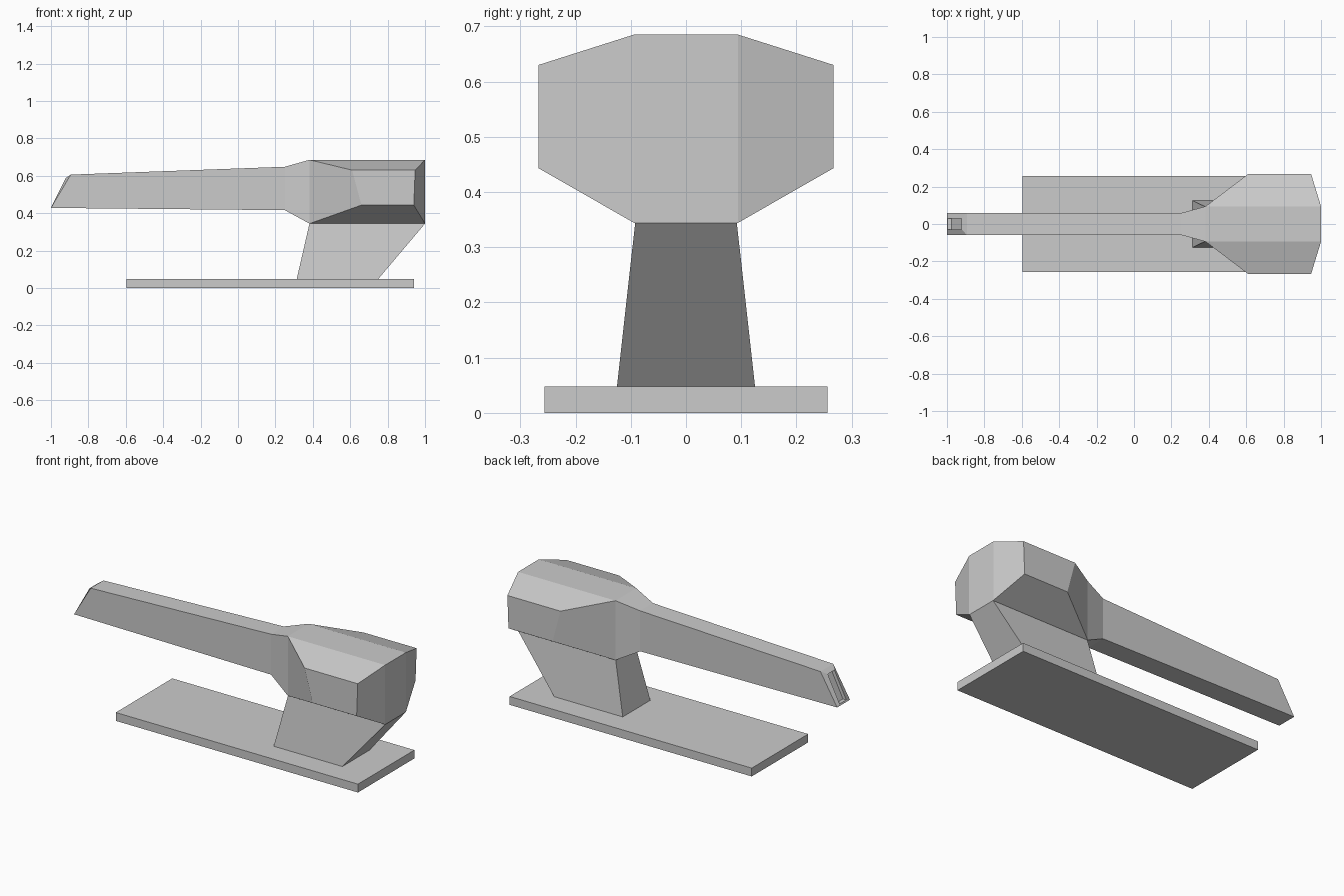
import bpy
import bmesh

cube = bpy.data.objects.get("Cube")
if cube:
    bpy.data.objects.remove(cube, do_unlink=True)

grey = bpy.data.materials.new("light_grey")
grey.use_nodes = True
grey.diffuse_color = (0.6, 0.6, 0.6, 1)
grey.node_tree.nodes["Principled BSDF"].inputs["Base Color"].default_value = (0.6, 0.6, 0.6, 1)


def ring(bm, half, low, high):
    """Four corners, half wide in y; low and high are (x, z) points."""
    return [bm.verts.new((p[0], y, p[1]))
            for p, y in ((low, -half), (low, half), (high, half), (high, -half))]


def bridge(bm, a, b, skip=()):
    """Join two four-sided rings, leaving out the listed sides."""
    for i in range(4):
        if i not in skip:
            j = (i + 1) % 4
            bm.faces.new((a[i], a[j], b[j], b[i]))


def finish(bm, name):
    bmesh.ops.recalc_face_normals(bm, faces=bm.faces)
    mesh = bpy.data.meshes.new(name)
    bm.to_mesh(mesh)
    bm.free()
    mesh.materials.append(grey)
    obj = bpy.data.objects.new(name, mesh)
    bpy.context.collection.objects.link(obj)
    return obj


# Flat base plate
bm = bmesh.new()
bmesh.ops.create_cube(bm, size=1)
bmesh.ops.scale(bm, vec=(1.537, 0.512, 0.048), verts=bm.verts)
bmesh.ops.translate(bm, vec=(0.172, 0, 0.024), verts=bm.verts)
finish(bm, "base_plate")

# Leaning pedestal, narrower and longer at the top
bm = bmesh.new()
foot = ring(bm, 0.125, (0.314, 0.048), (0.75, 0.048))
top = ring(bm, 0.092, (0.382, 0.344), (1.0, 0.344))
bridge(bm, foot, top)
bm.faces.new(foot)
bm.faces.new(top)
finish(bm, "pedestal")

# Handle and head as one loft from the recessed tip to the flat back
bm = bmesh.new()
floor = ring(bm, 0.03, (-0.975, 0.437), (-0.9, 0.588))
mouth = ring(bm, 0.03, (-0.996, 0.437), (-0.921, 0.588))
tip = ring(bm, 0.058, (-1.0, 0.428), (-0.894, 0.606))
neck = ring(bm, 0.058, (0.25, 0.416), (0.25, 0.648))
front = ring(bm, 0.094, (0.382, 0.344), (0.382, 0.685))
back = ring(bm, 0.094, (1.0, 0.344), (1.0, 0.685))
bm.faces.new(floor)
for a, b in ((floor, mouth), (mouth, tip), (tip, neck), (neck, front)):
    bridge(bm, a, b)
bridge(bm, front, back, skip=(1, 3))
bm.faces.new(back)

# Bulging cheeks on both sides of the head
for side, (lo, hi) in ((-1, (0, 3)), (1, (1, 2))):
    cheek = [bm.verts.new((x, side * 0.267, z))
             for x, z in ((0.66, 0.443), (0.94, 0.443), (0.947, 0.63), (0.61, 0.63))]
    bridge(bm, [front[lo], back[lo], back[hi], front[hi]], cheek)
    bm.faces.new(cheek)
finish(bm, "handle_and_head")
